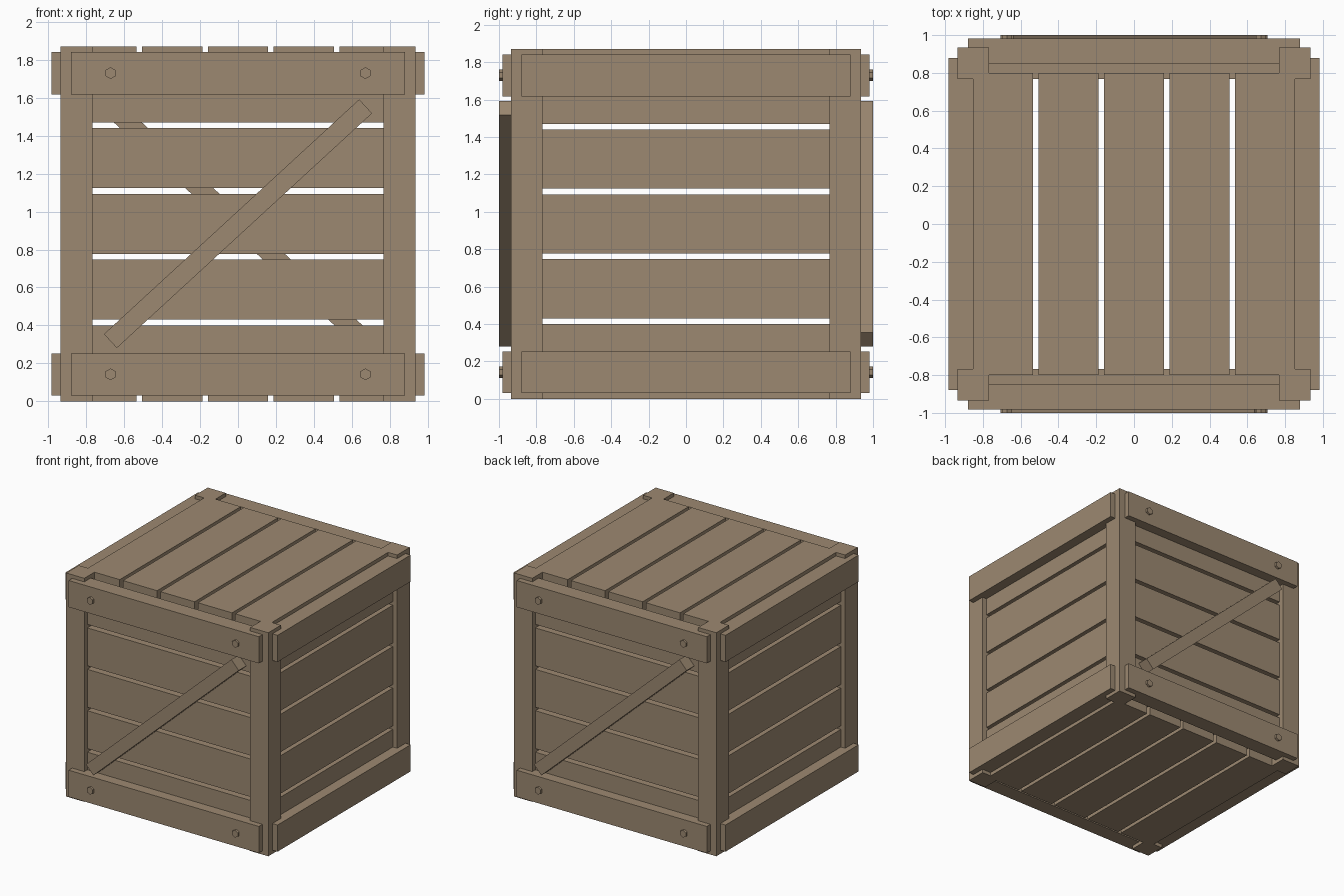
import bpy, bmesh, math
from mathutils import Matrix, Vector

if "Cube" in bpy.data.objects:
    bpy.data.objects.remove(bpy.data.objects["Cube"])

wood = bpy.data.materials.new("weathered wood")
wood.diffuse_color = (0.335, 0.25, 0.165, 1)
wood.use_nodes = True
wood.node_tree.nodes["Principled BSDF"].inputs["Base Color"].default_value = wood.diffuse_color

H = 1.87          # crate height
POST = 0.935      # outer face of the corner posts
INNER = 0.768     # inner face of posts and wall slats
SLAT = 0.895      # outer face of the wall slats
THICK = SLAT - INNER
WIDTH, PITCH = 0.317, 0.3465


def finish(name, bm):
    me = bpy.data.meshes.new(name)
    bm.to_mesh(me)
    bm.free()
    me.materials.append(wood)
    ob = bpy.data.objects.new(name, me)
    bpy.context.collection.objects.link(ob)
    return ob


def box(name, lo, hi, turn=0.0, tilt=0.0):
    """Box between two corners; tilt about its own y axis, turn about world z."""
    lo, hi = Vector(lo), Vector(hi)
    bm = bmesh.new()
    bmesh.ops.create_cube(bm, size=1)
    m = (Matrix.Rotation(turn, 4, 'Z') @ Matrix.Translation((lo + hi) / 2)
         @ Matrix.Rotation(tilt, 4, 'Y') @ Matrix.Diagonal((*(hi - lo), 1)))
    bm.transform(m)
    return finish(name, bm)


# Corner posts
for sx in (-1, 1):
    for sy in (-1, 1):
        c = (INNER + POST) / 2
        h = (POST - INNER) / 2
        box("corner_post", (sx * c - h, sy * c - h, 0), (sx * c + h, sy * c + h, H))

# Floor and lid slats
for name, z in (("floor_slat", 0), ("lid_slat", H - THICK)):
    for i in range(-2, 3):
        x = i * PITCH
        box(name, (x - WIDTH / 2, -0.80, z), (x + WIDTH / 2, 0.80, z + THICK))

# Four walls: slats and two cross beams each
for k, side in enumerate(("front", "right", "back", "left")):
    turn = k * math.pi / 2
    for i in range(-2, 3):
        z = H / 2 + i * PITCH
        box(side + "_wall_slat", (-0.80, -SLAT, z - WIDTH / 2),
            (0.80, -INNER, z + WIDTH / 2), turn)
    for z in (0.03, 1.617):
        box(side + "_beam", (-0.88, -0.982, z), (0.88, -0.85, z + 0.223), turn)

# Diagonal braces and hexagonal bolts on front and back
for side, turn in (("front", 0), ("back", math.pi)):
    box(side + "_diagonal_brace", (-0.914, -1.0, 0.886), (0.914, -0.90, 0.986),
        turn, -math.radians(42.6))
    for x in (-0.672, 0.672):
        for z in (0.142, 1.73):
            bm = bmesh.new()
            bmesh.ops.create_cone(bm, cap_ends=True, segments=6,
                                  radius1=0.031, radius2=0.031, depth=0.04)
            bm.transform(Matrix.Rotation(turn, 4, 'Z')
                         @ Matrix.Translation((x, -0.98, z))
                         @ Matrix.Rotation(math.pi / 2, 4, 'X'))
            finish(side + "_bolt", bm)
